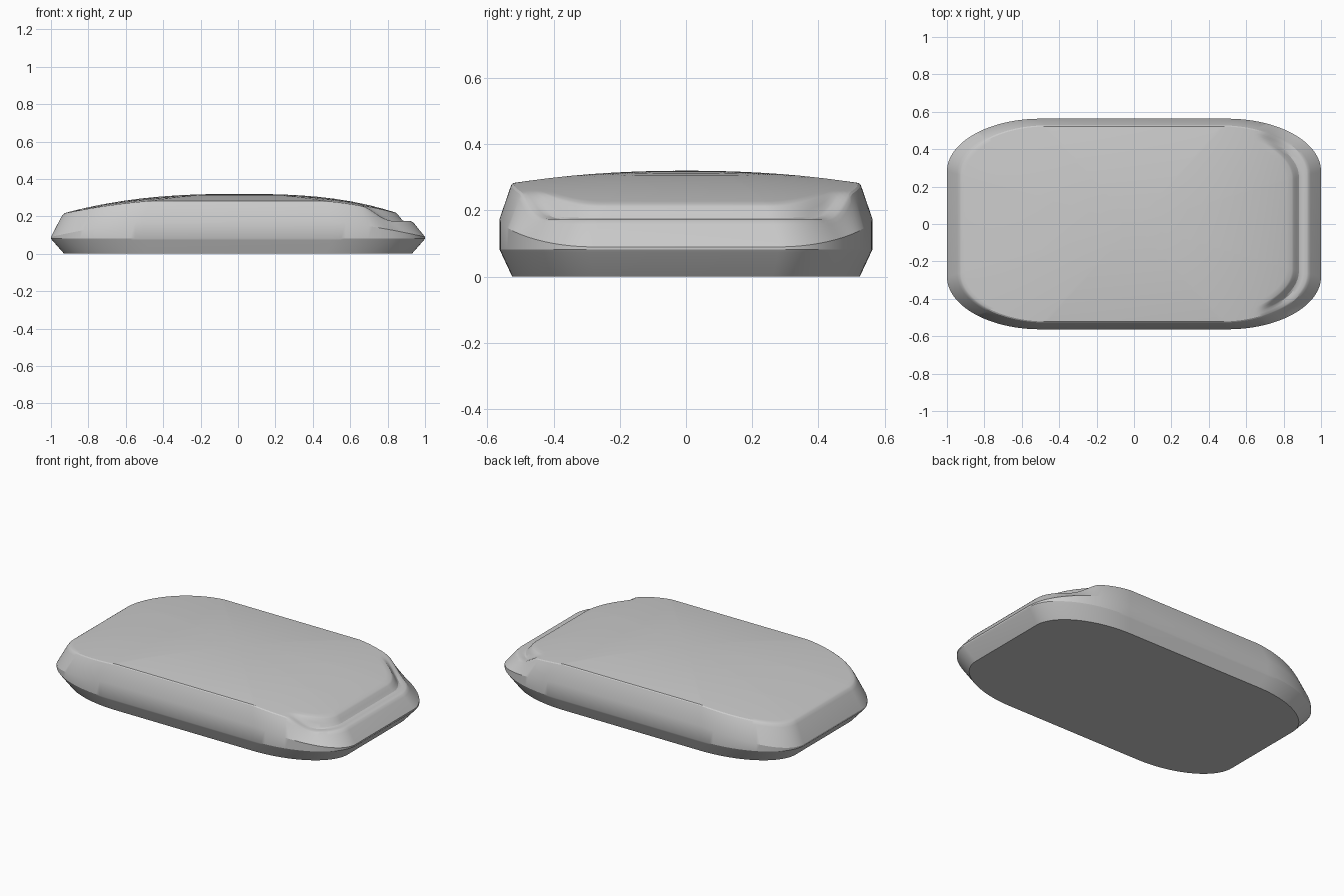
import bpy, bmesh, math

if "Cube" in bpy.data.objects:
    bpy.data.objects.remove(bpy.data.objects["Cube"])

N = 128          # points around the outline


def outline(hx, hy):
    """Rounded rectangle with wide elliptical corners."""
    rx, ry, pts = 0.5 * hx, 0.5 * hy, []
    for q, (sx, sy) in enumerate([(1, 1), (-1, 1), (-1, -1), (1, -1)]):
        for i in range(N // 4):
            a = math.pi / 2 * (q + i / (N // 4 - 1))
            pts.append((sx * (hx - rx) + rx * math.cos(a),
                        sy * (hy - ry) + ry * math.sin(a)))
    return pts


def smooth(a, b, t):
    t = min(max((t - a) / (b - a), 0), 1)
    return t * t * (3 - 2 * t)


def dome(x, y, s):
    """Top height; s is the fraction of the rim outline (ledge at +x end)."""
    p, d = (2.5, 0.1) if x < 0 else (2.8, 0.128)
    z = 0.32 - d * (abs(x) / 0.93) ** p - 0.026 * (y / 0.525) ** 2 * (1 - 0.5 * abs(x))
    w = smooth(0.66, 0.84, x)
    ledge = z + (0.174 - z) * smooth(0.90, 0.95, s)
    return z + (ledge - z) * w


def wall(x):
    return 0.09 + 0.113 * (1 - min(abs(x), 1) ** 2)


bm = bmesh.new()
rings = []


def ring(hx, hy, zf):
    rings.append([bm.verts.new((x, y, zf(x, y))) for x, y in outline(hx, hy)])


# underside, tapered skirt and side wall
ring(0.93, 0.525, lambda x, y: 0)
ring(0.994, 0.559, lambda x, y: 0.073)
ring(1.0, 0.563, lambda x, y: 0.082)
ring(1.0, 0.563, lambda x, y: wall(x))
ring(0.945, 0.532, lambda x, y: dome(x, y, 1) - 0.016)
# rounded rim, then domed top with the ledge at one end
for s in (0.995, 0.985, 0.965, 0.95, 0.94, 0.925, 0.91, 0.9, 0.87, 0.82,
          0.75, 0.65, 0.55, 0.45, 0.35, 0.25, 0.15, 0.07):
    ring(0.938 * s, 0.53 * s,
         lambda x, y: dome(x, y, s) - (0.004 if s > 0.99 else 0))

for a, b in zip(rings, rings[1:]):
    for i in range(len(a)):
        j = (i + 1) % len(a)
        bm.faces.new((a[i], a[j], b[j], b[i]))
bm.faces.new(rings[0][::-1])
bm.faces.new(rings[-1])
bmesh.ops.remove_doubles(bm, verts=bm.verts, dist=1e-5)
bmesh.ops.recalc_face_normals(bm, faces=bm.faces)
mesh = bpy.data.meshes.new("mouse_body")
bm.to_mesh(mesh)
bm.free()
body = bpy.data.objects.new("mouse_body", mesh)
bpy.context.collection.objects.link(body)
bpy.context.view_layer.objects.active = body
body.select_set(True)
bpy.ops.object.shade_smooth_by_angle(angle=math.radians(25))
